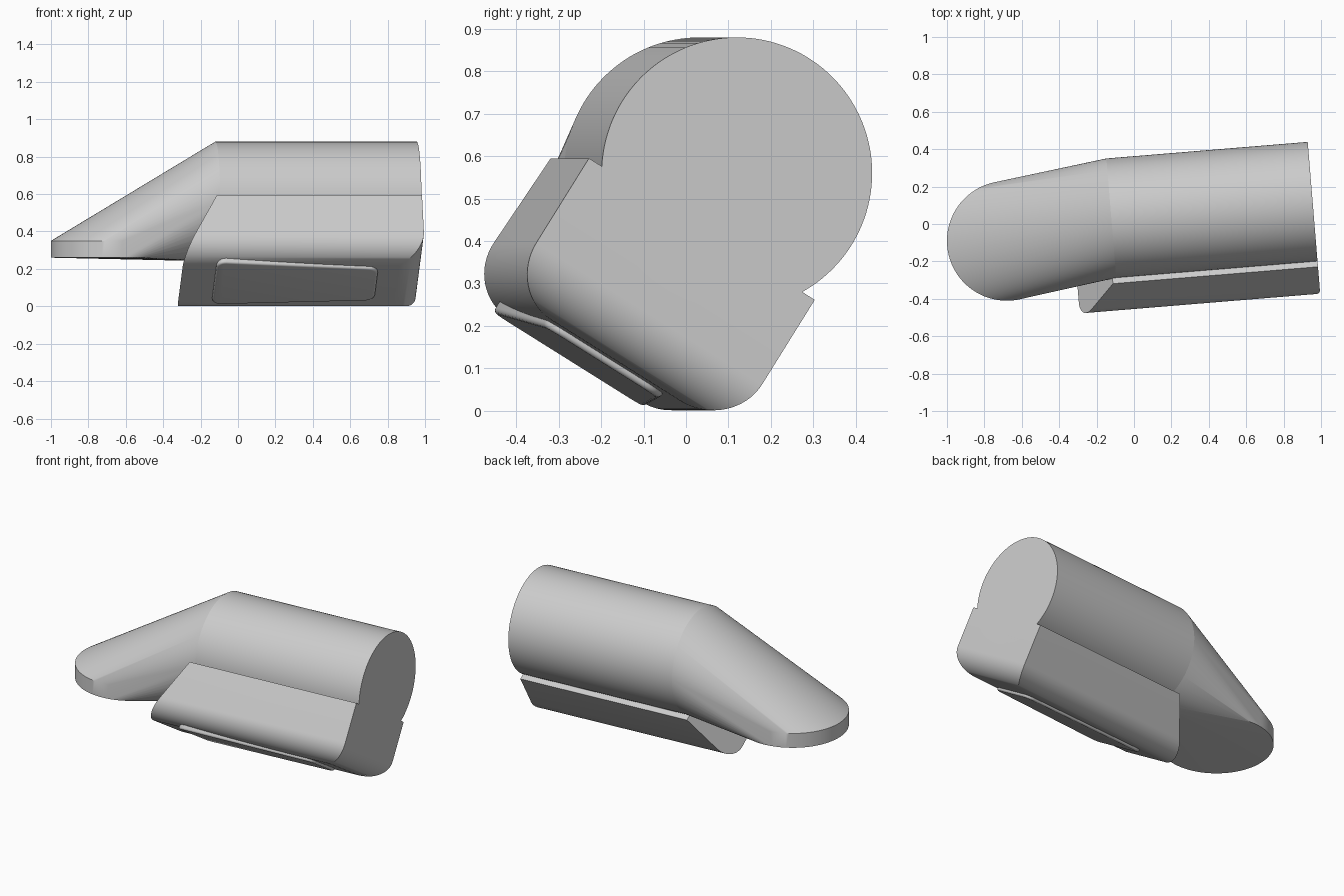
import bpy, bmesh, math
from mathutils import Matrix, Vector

if "Cube" in bpy.data.objects:
    bpy.data.objects.remove(bpy.data.objects["Cube"], do_unlink=True)

grey = bpy.data.materials.new("plain grey")
grey.use_nodes = True
grey.diffuse_color = (0.6, 0.6, 0.6, 1)
grey.node_tree.nodes["Principled BSDF"].inputs["Base Color"].default_value = (0.6, 0.6, 0.6, 1)

R, LENGTH, SEG = 0.32, 1.08, 128
# Barrel frame: origin at the open end, x along the barrel
FRAME = Matrix.Translation((0.955, 0.12, 0.56)) @ Matrix.Rotation(math.radians(4.7), 4, 'Z')
TILT = math.radians(32)
ACROSS = Vector((0, math.cos(TILT), -math.sin(TILT)))
DOWN = Vector((0, -math.sin(TILT), -math.cos(TILT)))
CORNER = Vector((0, -0.35, 0.035))


def finish(name, bm, angle=30):
    bmesh.ops.recalc_face_normals(bm, faces=bm.faces)
    mesh = bpy.data.meshes.new(name)
    bm.to_mesh(mesh)
    bm.free()
    mesh.materials.append(grey)
    obj = bpy.data.objects.new(name, mesh)
    bpy.context.collection.objects.link(obj)
    bpy.ops.object.select_all(action='DESELECT')
    obj.select_set(True)
    bpy.context.view_layer.objects.active = obj
    bpy.ops.object.shade_smooth_by_angle(angle=math.radians(angle))
    return obj


def loft(bm, rings):
    loops = [[bm.verts.new(p) for p in ring] for ring in rings]
    n = len(loops[0])
    for a, b in zip(loops, loops[1:]):
        for i in range(n):
            j = (i + 1) % n
            bm.faces.new((a[i], a[j], b[j], b[i]))
    bm.faces.new(loops[0])
    bm.faces.new(loops[-1])


def barrel_ring(u):
    steps = [2 * math.pi * i / SEG for i in range(SEG)]
    return [FRAME @ Vector((u, R * math.cos(a), R * math.sin(a))) for a in steps]


def tilted(u, w, v):
    return FRAME @ (CORNER + Vector((u, 0, 0)) + ACROSS * w + DOWN * v)


# Barrel
bm = bmesh.new()
loft(bm, [barrel_ring(0), barrel_ring(-LENGTH)])
finish("barrel", bm)

# Sloping spout: hull of the barrel's inner end and a thin round foot
bm = bmesh.new()
points = barrel_ring(-LENGTH)
for z in (0.26, 0.35):
    for i in range(SEG):
        a = 2 * math.pi * i / SEG
        points.append((-0.68 + R * math.cos(a), -0.09 + R * math.sin(a), z))
for p in points:
    bm.verts.new(p)
hull = bmesh.ops.convex_hull(bm, input=bm.verts)
spare = {g for g in hull["geom_interior"] + hull["geom_unused"]
         if isinstance(g, bmesh.types.BMVert)}
bmesh.ops.delete(bm, geom=list(spare), context='VERTS')
bmesh.ops.dissolve_limit(bm, angle_limit=0.002, verts=bm.verts, edges=bm.edges)
finish("sloping_spout", bm)

# Tilted housing: stacked rectangles, rounded on three lower edges
WIDTH, DEPTH, ROUND, STEPS = 0.63, 0.365, 0.13, 16
levels = [(0, 0)]
for i in range(STEPS + 1):
    a = math.pi / 2 * i / STEPS
    levels.append((DEPTH - ROUND + ROUND * math.sin(a), ROUND * (1 - math.cos(a))))
rings = []
for v, inset in levels:
    left = -1.1 - 0.19 * v / DEPTH
    rings.append([tilted(left, inset, v), tilted(-inset, inset, v),
                  tilted(-inset, WIDTH - inset, v), tilted(left, WIDTH - inset, v)])
bm = bmesh.new()
loft(bm, rings)
finish("tilted_housing", bm, 28)

# Raised tapered pad under the housing
outline = [(-1.11, 0.07), (-0.24, 0.14), (-0.24, 0.46), (-1.11, 0.5)]
bm = bmesh.new()
loft(bm, [[tilted(u, w, v) for u, w in outline] for v in (DEPTH - 0.02, DEPTH + 0.016)])
bm.edges.ensure_lookup_table()
axis = (FRAME.to_3x3() @ DOWN).normalized()
uprights = [e for e in bm.edges
            if abs((e.verts[0].co - e.verts[1].co).normalized().dot(axis)) > 0.9]
bmesh.ops.bevel(bm, geom=uprights, offset=0.05, segments=6, profile=0.5, affect='EDGES')
depths = {f: f.calc_center_median().dot(axis) for f in bm.faces}
cap = max(depths, key=depths.get)
bmesh.ops.bevel(bm, geom=list(cap.edges), offset=0.012, segments=4, profile=0.5, affect='EDGES')
finish("underside_pad", bm, 40)
